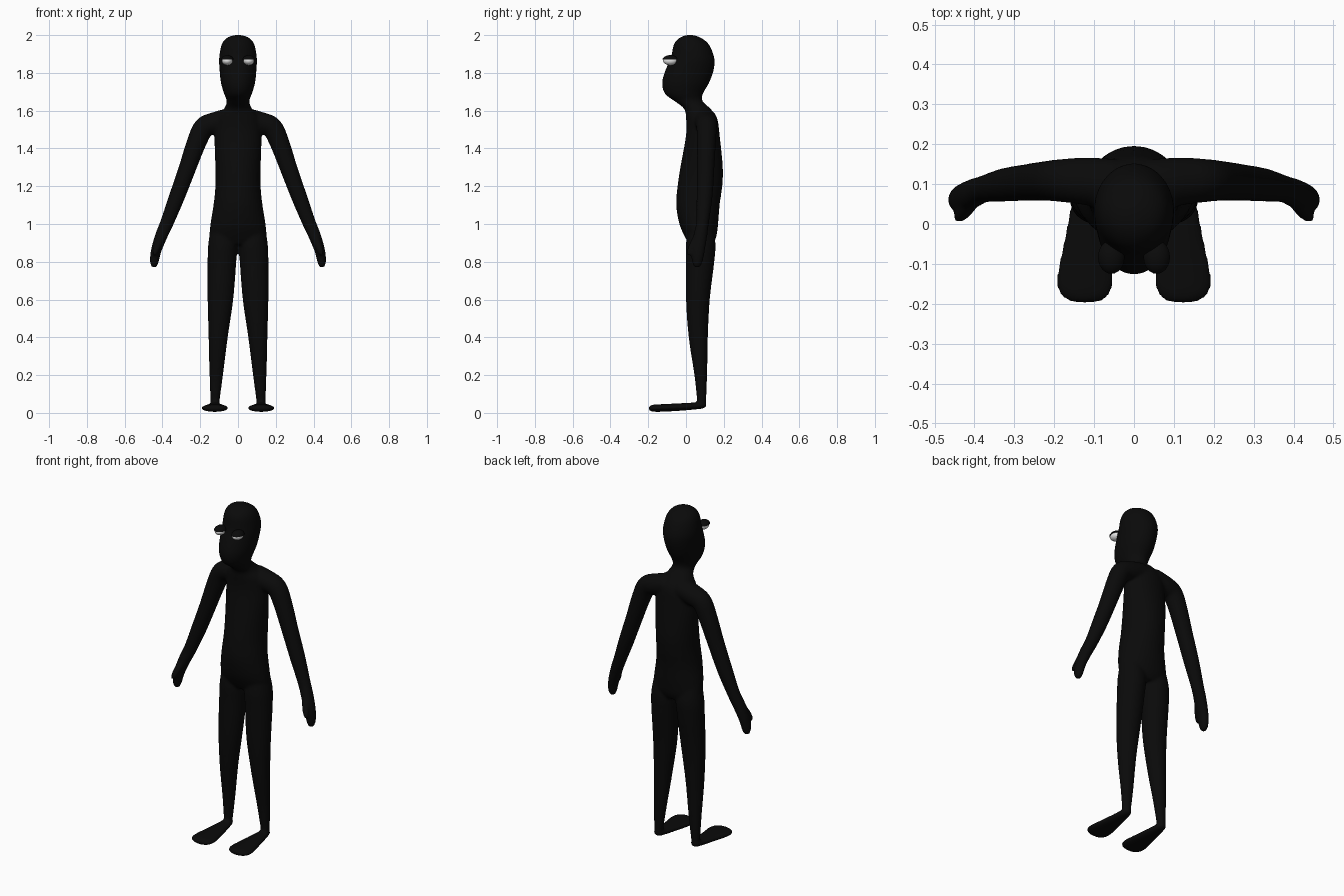
import bpy, bmesh, math
from mathutils import Vector


def material(name, rgb):
    m = bpy.data.materials.new(name)
    m.diffuse_color = (*rgb, 1)
    return m


BLACK = material("matte black", (0.003, 0.003, 0.003))
WHITE = material("eye white", (0.8, 0.8, 0.8))


def spline(a, b, c, d, t):
    return tuple(0.5 * (2 * q + (r - p) * t + (2 * p - 5 * q + 4 * r - s) * t * t
                        + (3 * q - p - 3 * r + s) * t ** 3) for p, q, r, s in zip(a, b, c, d))


def loft(bm, rings, u, v=None, side=1, n=28, steps=5):
    """Closed tube through rings (x, y, z, radius along u, radius along v)."""
    k, pts = len(rings), []
    for i in range(k - 1):
        a, b, c, d = rings[max(i - 1, 0)], rings[i], rings[i + 1], rings[min(i + 2, k - 1)]
        pts += [spline(a, b, c, d, j / steps) for j in range(steps)]
    pts.append(rings[-1])
    u, loops = Vector(u), []
    for i, p in enumerate(pts):
        w = Vector(v) if v else (Vector(pts[min(i + 1, len(pts) - 1)][:3])
                                 - Vector(pts[max(i - 1, 0)][:3])).cross(u).normalized()
        loop = []
        for j in range(n):
            a = 2 * math.pi * j / n
            q = Vector(p[:3]) + u * (p[3] * math.cos(a)) + w * (p[4] * math.sin(a))
            loop.append(bm.verts.new((q.x * side, q.y, q.z)))
        loops.append(loop)
    for l0, l1 in zip(loops, loops[1:]):
        for j in range(n):
            bm.faces.new((l0[j], l0[(j + 1) % n], l1[(j + 1) % n], l1[j]))
    bm.faces.new(loops[0])
    bm.faces.new(loops[-1])


def finish(name, bm, mat):
    bmesh.ops.recalc_face_normals(bm, faces=bm.faces)
    me = bpy.data.meshes.new(name)
    bm.to_mesh(me)
    bm.free()
    me.materials.append(mat)
    ob = bpy.data.objects.new(name, me)
    bpy.context.collection.objects.link(ob)
    for p in me.polygons:
        p.use_smooth = True
    return ob


X, Y = (1, 0, 0), (0, 1, 0)
bm = bmesh.new()

# head, neck and torso: height, front y, back y, half width
profile = [(2.0, 0.0, 0.04, 0.02), (1.985, -0.035, 0.08, 0.06), (1.95, -0.065, 0.122, 0.087),
           (1.88, -0.08, 0.15, 0.1), (1.82, -0.107, 0.148, 0.098), (1.75, -0.127, 0.124, 0.091),
           (1.69, -0.112, 0.09, 0.074), (1.65, -0.06, 0.088, 0.06), (1.61, -0.01, 0.13, 0.075),
           (1.56, 0.0, 0.165, 0.115), (1.47, 0.0, 0.178, 0.125), (1.3, -0.03, 0.195, 0.12),
           (1.2, -0.045, 0.192, 0.12), (1.1, -0.052, 0.178, 0.13), (1.0, -0.035, 0.17, 0.146),
           (0.93, -0.005, 0.16, 0.15), (0.89, 0.02, 0.14, 0.12)]
loft(bm, [(0, (f + b) / 2, z, (b - f) / 2, w) for z, f, b, w in profile], Y, X)

for s in (1, -1):
    # leg
    loft(bm, [(0.08, 0.075, 1.0, 0.06, 0.06), (0.08, 0.078, 0.9, 0.078, 0.077),
              (0.085, 0.075, 0.8, 0.075, 0.076), (0.093, 0.063, 0.6, 0.063, 0.068),
              (0.105, 0.065, 0.4, 0.051, 0.051), (0.115, 0.078, 0.2, 0.034, 0.036),
              (0.122, 0.083, 0.06, 0.024, 0.024), (0.122, 0.083, 0.03, 0.02, 0.02)], Y, X, s)
    # foot
    loft(bm, [(0.122, 0.108, 0.042, 0.012, 0.01), (0.122, 0.09, 0.041, 0.026, 0.018),
              (0.122, 0.04, 0.036, 0.038, 0.019), (0.122, -0.05, 0.03, 0.056, 0.02),
              (0.123, -0.13, 0.026, 0.071, 0.02), (0.123, -0.17, 0.025, 0.066, 0.019),
              (0.123, -0.19, 0.024, 0.048, 0.014), (0.123, -0.198, 0.024, 0.025, 0.007)],
         X, (0, 0, 1), s)
    # shoulder, arm and hand
    loft(bm, [(0.04, 0.098, 1.555, 0.065, 0.06), (0.12, 0.107, 1.535, 0.06, 0.058),
              (0.18, 0.109, 1.51, 0.054, 0.056), (0.22, 0.108, 1.43, 0.05, 0.052),
              (0.27, 0.104, 1.29, 0.046, 0.046), (0.325, 0.098, 1.14, 0.042, 0.042),
              (0.375, 0.088, 1.01, 0.034, 0.036), (0.405, 0.076, 0.94, 0.037, 0.033),
              (0.433, 0.064, 0.86, 0.036, 0.028), (0.443, 0.06, 0.8, 0.028, 0.023),
              (0.443, 0.058, 0.77, 0.014, 0.013)], Y, None, s)
    # thumb
    loft(bm, [(0.395, 0.07, 0.96, 0.018, 0.018), (0.415, 0.045, 0.91, 0.02, 0.021),
              (0.433, 0.022, 0.865, 0.015, 0.018), (0.443, 0.014, 0.835, 0.009, 0.01)], Y, None, s)

# fuse the parts into one smooth skin
body = finish("body", bm, BLACK)
fuse = body.modifiers.new("fuse", 'REMESH')
fuse.mode, fuse.voxel_size, fuse.use_smooth_shade = 'VOXEL', 0.008, True
soft = body.modifiers.new("soften", 'SMOOTH')
soft.factor, soft.iterations = 0.5, 6


def ball(centre, radii):
    b = bmesh.new()
    bmesh.ops.create_uvsphere(b, u_segments=24, v_segments=16, radius=1)
    for v in b.verts:
        v.co = Vector(c + r * q for c, r, q in zip(centre, radii, v.co))
    return b


for side, s in (("left", 1), ("right", -1)):
    # eyeball and the half-closed lid over it
    finish(side + "_eye", ball((0.057 * s, -0.083, 1.865), (0.029, 0.038, 0.025)), WHITE)
    lid = ball((0.057 * s, -0.083, 1.865), (0.034, 0.043, 0.029))
    cut = bmesh.ops.bisect_plane(lid, geom=lid.verts[:] + lid.edges[:] + lid.faces[:],
                                 plane_co=(0, -0.083, 1.871), plane_no=(0, 0, 1), clear_inner=True)
    bmesh.ops.holes_fill(lid, edges=lid.edges[:], sides=0)
    ob = finish(side + "_eyelid", lid, BLACK)
    bpy.context.view_layer.objects.active = ob
    ob.select_set(True)
    bpy.ops.object.shade_smooth_by_angle(angle=math.radians(40))
    ob.select_set(False)
